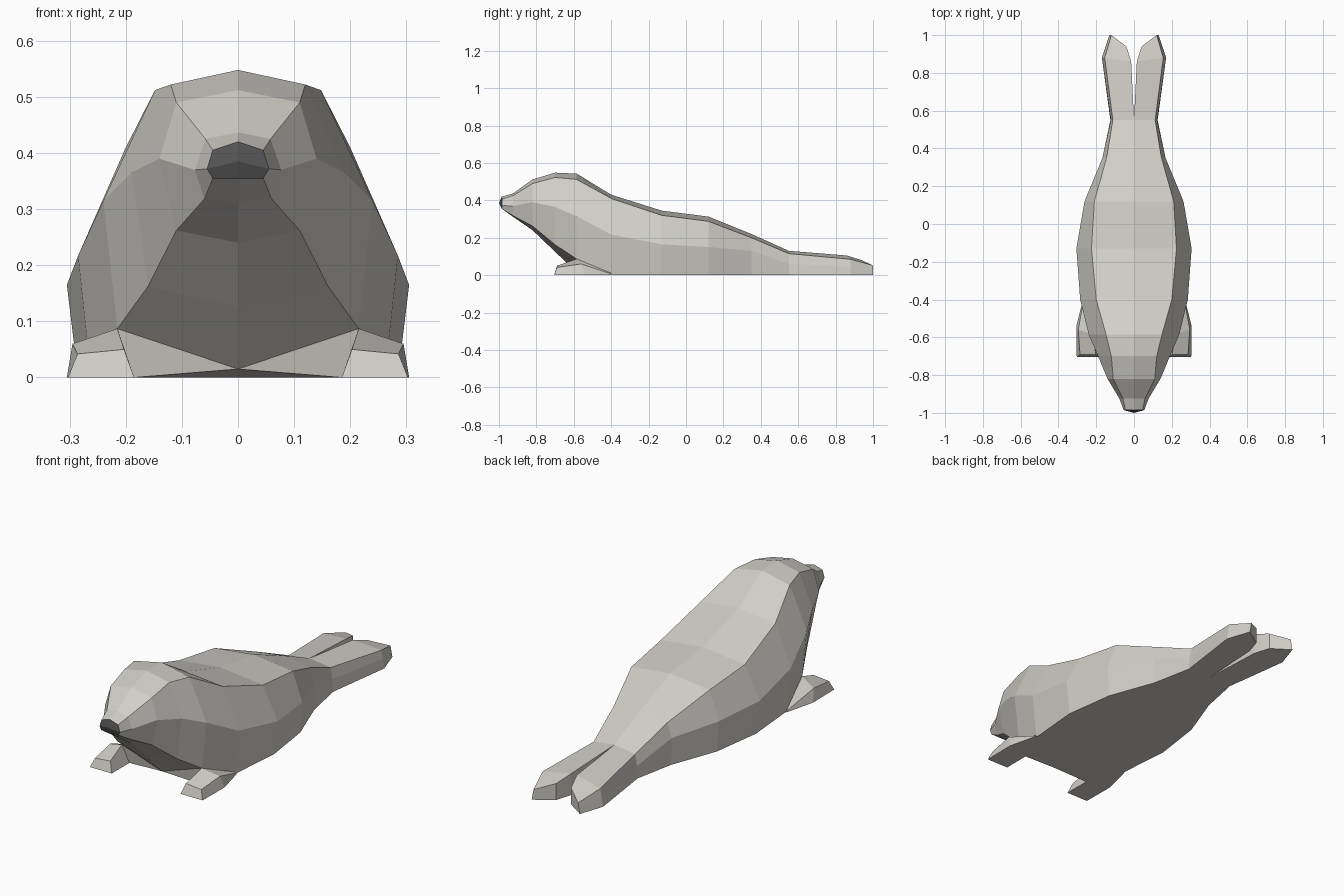
import bpy
import bmesh

if "Cube" in bpy.data.objects:
    bpy.data.objects.remove(bpy.data.objects["Cube"], do_unlink=True)


def make_material(name, color):
    mat = bpy.data.materials.new(name)
    mat.use_nodes = True
    mat.diffuse_color = color
    shader = mat.node_tree.nodes["Principled BSDF"]
    shader.inputs["Base Color"].default_value = color
    shader.inputs["Roughness"].default_value = 0.8
    return mat


fur = make_material("pale grey fur", (0.64, 0.62, 0.58, 1))
nose_skin = make_material("dark grey nose", (0.09, 0.09, 0.09, 1))


def add_ring(bm, points):
    return [bm.verts.new(p) for p in points]


def bridge(bm, first, second, closed=False):
    """Join two rows of vertices with quads."""
    count = len(first)
    for i in range(count if closed else count - 1):
        j = (i + 1) % count
        bm.faces.new((first[i], first[j], second[j], second[i]))


def finish(bm, name, materials):
    """Turn one half into a mirrored, flat shaded object."""
    other = bmesh.ops.duplicate(bm, geom=bm.verts[:] + bm.edges[:] + bm.faces[:])
    for item in other["geom"]:
        if isinstance(item, bmesh.types.BMVert):
            item.co.x *= -1
        elif isinstance(item, bmesh.types.BMFace):
            item.normal_flip()
    bmesh.ops.remove_doubles(bm, verts=bm.verts[:], dist=0.0005)
    bmesh.ops.recalc_face_normals(bm, faces=bm.faces[:])
    mesh = bpy.data.meshes.new(name)
    bm.to_mesh(mesh)
    bm.free()
    for mat in materials:
        mesh.materials.append(mat)
    obj = bpy.data.objects.new(name, mesh)
    bpy.context.collection.objects.link(obj)
    return obj


def half_section(y, top, shoulder, flank, low, keel):
    """Half cross-section from the spine round to the belly centre."""
    outline = [(0, top), shoulder, flank, low, (0, keel)]
    return [(x, y, z) for x, z in outline]


# Body: half sections from muzzle to tail root
sections = [
    half_section(-0.985, 0.42, (0.045, 0.405), (0.055, 0.372), (0.045, 0.355), 0.355),
    half_section(-0.925, 0.437, (0.058, 0.425), (0.077, 0.37), (0.06, 0.318), 0.312),
    half_section(-0.82, 0.512, (0.11, 0.49), (0.14, 0.39), (0.11, 0.262), 0.24),
    half_section(-0.7, 0.548, (0.12, 0.522), (0.19, 0.365), (0.16, 0.163), 0.125),
    half_section(-0.585, 0.543, (0.148, 0.512), (0.24, 0.315), (0.215, 0.087), 0.015),
    half_section(-0.4, 0.43, (0.2, 0.41), (0.285, 0.217), (0.262, 0), 0),
    half_section(-0.13, 0.345, (0.225, 0.32), (0.305, 0.165), (0.285, 0), 0),
    half_section(0.12, 0.313, (0.21, 0.288), (0.262, 0.15), (0.25, 0), 0),
    half_section(0.35, 0.22, (0.145, 0.2), (0.167, 0.13), (0.165, 0), 0),
    half_section(0.55, 0.13, (0.112, 0.115), (0.122, 0.06), (0.125, 0), 0),
]
CHEST = 4  # section where the chest meets the ground

bm = bmesh.new()
rings = [add_ring(bm, s) for s in sections]
for index, (front, back) in enumerate(zip(rings, rings[1:])):
    if index != CHEST:
        bridge(bm, front, back)
        continue
    # Chest fold down to the flat belly
    bridge(bm, front[:4], back[:4])
    fold = bm.verts.new((0.185, -0.57, 0))
    bm.faces.new((front[3], fold, front[4]))
    bm.faces.new((front[3], back[3], fold))
    bm.faces.new((fold, back[3], back[4], front[4]))

# Nose: two dark facets either side of the tip
tip = bm.verts.new((0, -1, 0.385))
muzzle = rings[0]
for corners in (muzzle[:3], muzzle[2:]):
    facet = bm.faces.new(corners + [tip])
    facet.material_index = 1
finish(bm, "body", [fur, nose_skin])

# Hind flippers: continue the tail root and split apart
bm = bmesh.new()
root = add_ring(bm, sections[-1])
spread = add_ring(bm, [(0.015, 0.86, 0.105), (0.155, 0.88, 0.085),
                       (0.163, 0.88, 0.045), (0.17, 0.88, 0), (0.015, 0.86, 0)])
end = add_ring(bm, [(0.04, 0.94, 0.08), (0.12, 1, 0.052),
                    (0.125, 1, 0.025), (0.13, 1, 0), (0.04, 0.94, 0)])
bridge(bm, root, spread, closed=True)
bridge(bm, spread, end, closed=True)
bm.faces.new(end)
finish(bm, "hind_flippers", [fur])

# Front flippers: wedges that run back into the flanks
bm = bmesh.new()
toe = add_ring(bm, [(0.185, -0.705, 0), (0.203, -0.69, 0.05),
                    (0.286, -0.69, 0.042), (0.303, -0.705, 0)])
wrist = add_ring(bm, [(0.185, -0.57, 0), (0.215, -0.585, 0.087),
                      (0.295, -0.56, 0.06), (0.305, -0.54, 0)])
elbow = add_ring(bm, [(0.2, -0.4, 0), (0.24, -0.42, 0.05),
                      (0.266, -0.4, 0.006), (0.268, -0.39, 0)])
bridge(bm, toe, wrist, closed=True)
bridge(bm, wrist, elbow, closed=True)
bm.faces.new(toe)
bm.faces.new(elbow)
finish(bm, "front_flippers", [fur])
